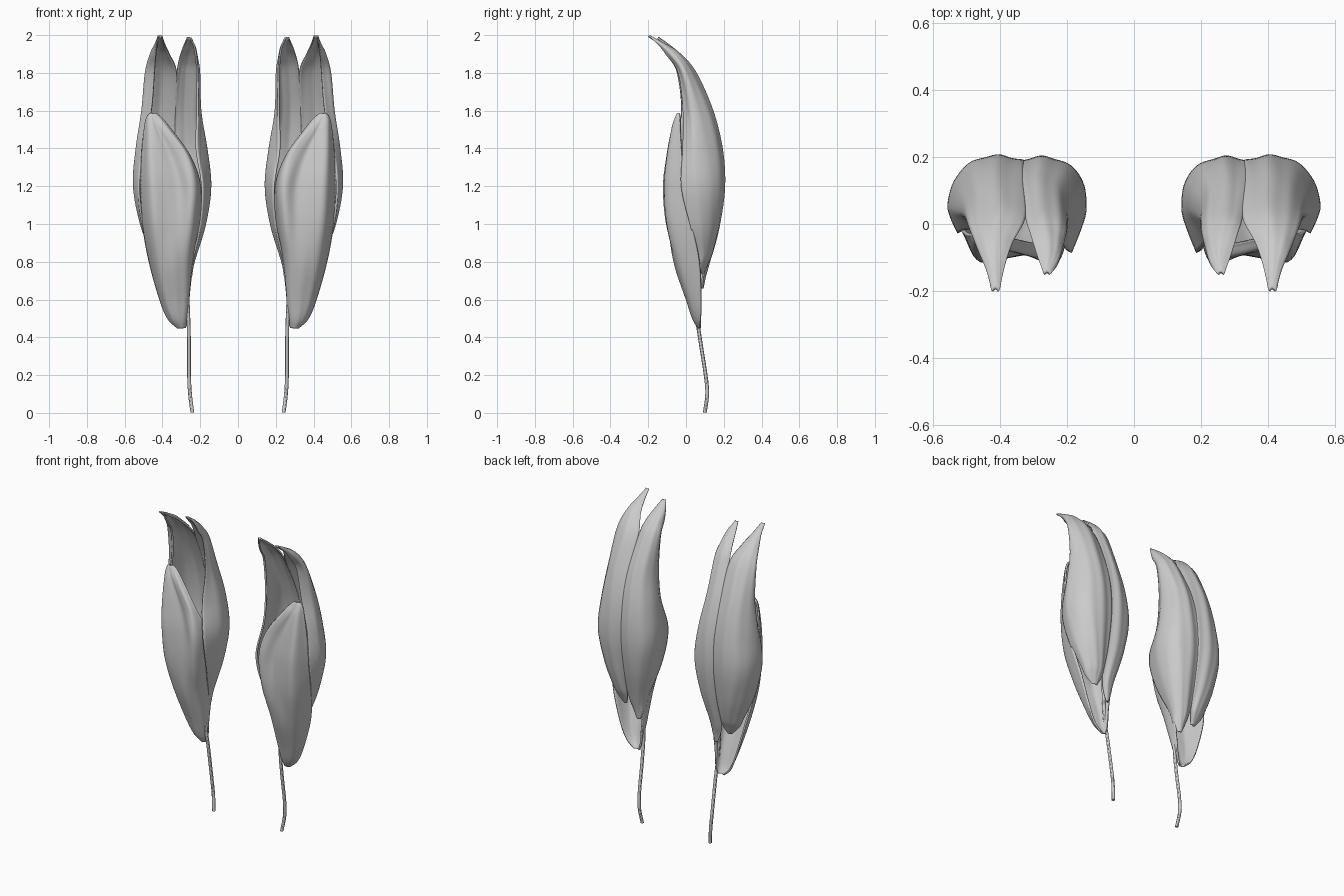
import bpy, math
from mathutils import Vector


def spline(pts, t):
    """Point on a smooth curve passing through all pts, t in 0..1."""
    n = len(pts) - 1
    i = min(int(t * n), n - 1)
    f = t * n - i
    b, c = pts[i], pts[i + 1]
    a = pts[i - 1] if i > 0 else b * 2 - c
    d = pts[i + 2] if i + 2 <= n else c * 2 - b
    return 0.5 * (b * 2 + (c - a) * f + (a * 2 - b * 5 + c * 4 - d) * f * f
                  + (b * 3 - a - c * 3 + d) * f ** 3)


def finish(obj):
    """Mirror to the other bud."""
    m = obj.modifiers.new("mirror", 'MIRROR')
    m.use_axis[0] = True
    m.use_mirror_merge = False


def petal(name, rows, nu=32, nv=72):
    """Loft a thin petal through rows of (z, five x/y section points)."""
    columns = [[Vector((r[1 + 2 * k], r[2 + 2 * k], r[0])) for r in rows]
               for k in range(5)]
    verts, faces = [], []
    for j in range(nv + 1):
        v = j / nv
        section = [spline(c, v) for c in columns]
        for i in range(nu + 1):
            u = i / nu
            p = spline(section, u)
            # faint lengthwise veins
            p.y += 0.002 * math.sin(u * 30 + 2 * math.sin(v * 5)) * math.sin(math.pi * v)
            verts.append(p)
    for j in range(nv):
        for i in range(nu):
            a = j * (nu + 1) + i
            faces.append((a, a + 1, a + nu + 2, a + nu + 1))
    mesh = bpy.data.meshes.new(name)
    mesh.from_pydata(verts, [], faces)
    mesh.shade_smooth()
    obj = bpy.data.objects.new(name, mesh)
    bpy.context.collection.objects.link(obj)
    s = obj.modifiers.new("thickness", 'SOLIDIFY')
    s.thickness = 0.01
    s.offset = 0
    finish(obj)
    return obj


# Short front petal: left edge, left ridge, centre groove, right ridge, right edge
petal("front_petal", [
    (0.45, .28, .075, .29, .068, .30, .065, .31, .068, .32, .075),
    (0.50, .268, .078, .28, .05, .315, .038, .347, .048, .37, .078),
    (0.60, .262, .075, .27, .025, .325, .005, .385, .022, .412, .08),
    (0.80, .24, .075, .26, -.03, .34, -.06, .43, -.035, .468, .07),
    (1.00, .205, .05, .24, -.09, .33, -.085, .45, -.09, .503, .03),
    (1.20, .20, -.01, .235, -.115, .325, -.085, .455, -.108, .513, -.005),
    (1.36, .255, -.06, .28, -.10, .36, -.075, .46, -.096, .508, -.02),
    (1.50, .355, -.045, .375, -.072, .42, -.065, .465, -.072, .495, -.03),
    (1.56, .405, -.035, .42, -.05, .445, -.052, .468, -.052, .483, -.03),
    (1.585, .438, -.035, .443, -.042, .45, -.044, .458, -.042, .464, -.033)])

# Tall inner petal: seam edge, back, rear corner, outer side, front edge
petal("inner_back_petal", [
    (0.66, .285, .085, .28, .088, .277, .088, .272, .086, .268, .08),
    (0.72, .31, .088, .287, .10, .268, .096, .25, .08, .252, .06),
    (0.80, .33, .105, .29, .122, .25, .107, .234, .075, .242, .04),
    (1.00, .345, .155, .265, .172, .20, .138, .174, .06, .20, -.04),
    (1.20, .347, .182, .26, .196, .17, .15, .147, .04, .19, -.085),
    (1.40, .342, .17, .265, .183, .19, .138, .168, .045, .22, -.05),
    (1.60, .335, .115, .28, .13, .222, .098, .199, .03, .215, -.022),
    (1.80, .322, .02, .28, .04, .225, .022, .205, -.015, .217, -.045),
    (1.88, .308, -.03, .27, -.015, .23, -.033, .217, -.06, .222, -.09),
    (1.94, .288, -.095, .26, -.082, .24, -.092, .23, -.105, .232, -.12),
    (1.985, .268, -.15, .263, -.145, .259, -.144, .255, -.145, .25, -.15)])

# Tall outer petal with the curled tip
petal("outer_back_petal", [
    (0.74, .36, .085, .366, .09, .371, .09, .377, .087, .385, .08),
    (0.79, .34, .105, .366, .113, .395, .108, .422, .09, .428, .07),
    (0.85, .335, .122, .37, .138, .415, .128, .452, .095, .452, .06),
    (1.00, .33, .158, .40, .175, .465, .152, .512, .085, .505, .02),
    (1.20, .33, .185, .42, .20, .51, .16, .551, .06, .523, -.025),
    (1.40, .33, .172, .415, .187, .495, .146, .537, .05, .503, -.015),
    (1.60, .328, .115, .41, .138, .475, .103, .507, .035, .46, -.012),
    (1.80, .325, .02, .395, .05, .46, .025, .488, -.01, .443, -.038),
    (1.90, .365, -.06, .405, -.035, .445, -.045, .462, -.075, .435, -.105),
    (1.95, .388, -.13, .41, -.112, .427, -.115, .438, -.13, .428, -.145),
    (1.995, .403, -.20, .408, -.195, .413, -.193, .418, -.195, .423, -.20)])

# Thin curved stem
path = [Vector(p) for p in ((.242, .10, .003), (.254, .112, .1), (.259, .104, .2),
                            (.26, .073, .4), (.266, .05, .58), (.28, .05, .85))]
verts, faces, sides, steps = [], [], 12, 40
for j in range(steps + 1):
    p = spline(path, j / steps)
    for i in range(sides):
        a = 2 * math.pi * i / sides
        verts.append(p + Vector((.01 * math.cos(a), .01 * math.sin(a), 0)))
for j in range(steps):
    for i in range(sides):
        k = (i + 1) % sides
        faces.append((j * sides + i, j * sides + k, (j + 1) * sides + k, (j + 1) * sides + i))
faces += [tuple(range(sides))[::-1], tuple(range(steps * sides, (steps + 1) * sides))]
mesh = bpy.data.meshes.new("stem")
mesh.from_pydata(verts, [], faces)
stem = bpy.data.objects.new("stem", mesh)
bpy.context.collection.objects.link(stem)
finish(stem)
bpy.ops.object.select_all(action='DESELECT')
stem.select_set(True)
bpy.context.view_layer.objects.active = stem
bpy.ops.object.shade_smooth_by_angle()
